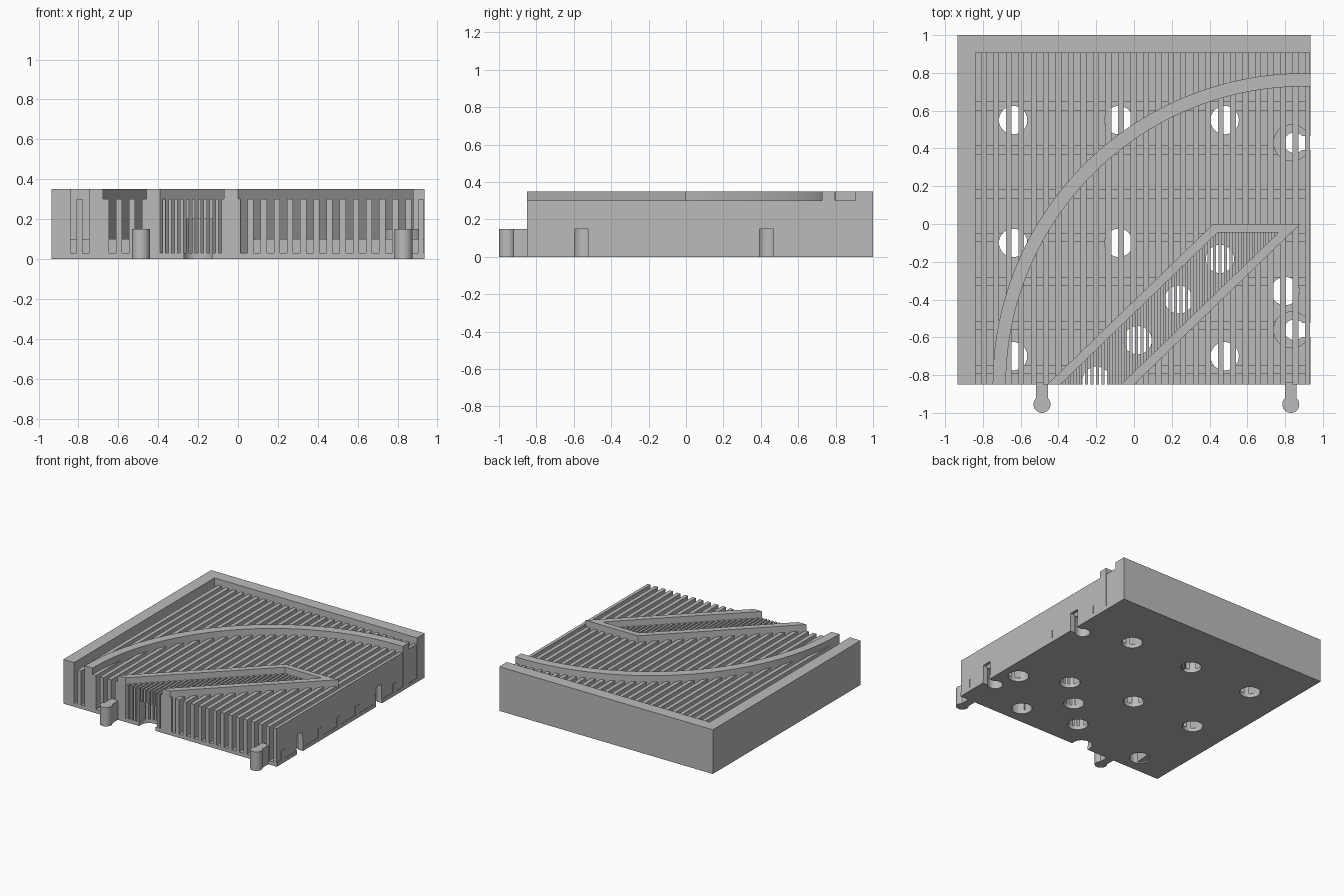
import bpy, bmesh, math

cube = bpy.data.objects.get("Cube")
if cube:
    bpy.data.objects.remove(cube)

grey = bpy.data.materials.new("plain grey")
grey.use_nodes = True
grey.diffuse_color = (0.5, 0.5, 0.5, 1)
grey.node_tree.nodes["Principled BSDF"].inputs["Base Color"].default_value = (0.5, 0.5, 0.5, 1)

LEFT, RIGHT, FRONT, BACK = -0.935, 0.935, -0.85, 1.0
INNER_LEFT, INNER_BACK = -0.84, 0.905
FLOOR, RIB, FIN, WALL = 0.03, 0.10, 0.30, 0.35


def prism(bm, pts, z0, z1):
    """Extrude a counter-clockwise outline from z0 to z1."""
    low = [bm.verts.new((x, y, z0)) for x, y in pts]
    high = [bm.verts.new((x, y, z1)) for x, y in pts]
    bm.faces.new(low[::-1])
    bm.faces.new(high)
    for i in range(len(pts)):
        j = (i + 1) % len(pts)
        bm.faces.new((low[i], low[j], high[j], high[i]))


def rect(x0, x1, y0, y1):
    return [(x0, y0), (x1, y0), (x1, y1), (x0, y1)]


def circle(cx, cy, r, n=40):
    return [(cx + r * math.cos(2 * math.pi * i / n), cy + r * math.sin(2 * math.pi * i / n))
            for i in range(n)]


def keyhole(cx, cy, r, half, length, angle, n=28):
    """Round head with a straight neck pointing along angle."""
    a = math.asin(half / r)
    pts = [(length, -half), (length, half)]
    for i in range(n + 1):
        t = a + (2 * math.pi - 2 * a) * i / n
        pts.append((r * math.cos(t), r * math.sin(t)))
    c, s = math.cos(angle), math.sin(angle)
    return [(cx + x * c - y * s, cy + x * s + y * c) for x, y in pts]


def make(name, solids, cutter=None):
    """Build an object from (outline, z0, z1) solids, optionally cut."""
    bm = bmesh.new()
    for pts, z0, z1 in solids:
        prism(bm, pts, z0, z1)
    mesh = bpy.data.meshes.new(name)
    bm.to_mesh(mesh)
    bm.free()
    mesh.materials.append(grey)
    ob = bpy.data.objects.new(name, mesh)
    bpy.context.collection.objects.link(ob)
    if cutter:
        mod = ob.modifiers.new("holes", "BOOLEAN")
        mod.operation, mod.solver, mod.object = "DIFFERENCE", "EXACT", cutter
        deps = bpy.context.evaluated_depsgraph_get()
        cut = bpy.data.meshes.new_from_object(ob.evaluated_get(deps))
        ob.modifiers.clear()
        ob.data = cut
    return ob


def smooth(ob):
    bpy.ops.object.select_all(action="DESELECT")
    ob.select_set(True)
    bpy.context.view_layer.objects.active = ob
    bpy.ops.object.shade_smooth_by_angle()


# Drain holes and side sockets
holes = [(x, y) for x in (-0.64, -0.08, 0.48) for y in (0.55, -0.1, -0.7)]
holes.remove((0.48, -0.1))
holes.remove((-0.08, -0.7))
holes += [(0.80, -0.355)]
holes += [(0.455 - 0.218 * i, -0.185 - 0.215 * i) for i in range(4)]
sockets = [(0.85, 0.43), (0.85, -0.56)]
cutter = make("hole_cutter",
              [(circle(x, y, 0.075), -0.05, 0.2) for x, y in holes] +
              [(keyhole(x, y, 0.055, 0.037, 0.15, 0), -0.05, 0.15) for x, y in sockets])
cutter.hide_render = True

# Base plate and the two raised border walls
make("floor_plate", [(rect(LEFT, RIGHT, FRONT, BACK), 0, FLOOR)], cutter)
make("border_wall", [([(LEFT, FRONT), (INNER_LEFT, FRONT), (INNER_LEFT, INNER_BACK),
                       (RIGHT, INNER_BACK), (RIGHT, BACK), (LEFT, BACK)], 0, WALL)])

# Slanted channel: centre lines of its walls
SLOPE, TOP = 0.966, -0.022
UP_X, LOW_X = -0.425, -0.035


def channel_y(x):
    hi = min(FRONT + (x - UP_X) * SLOPE, TOP)
    lo = max(FRONT + (x - LOW_X) * SLOPE, FRONT)
    return lo, hi


def channel_x(y):
    d = (y - FRONT) / SLOPE
    return UP_X + d, LOW_X + d


# Long fins, interrupted by the channel
fins = []
for k in range(27):
    x = -0.795 + 0.066 * k
    x0, x1 = x - 0.0155, min(x + 0.0155, 0.931)
    lo, hi = channel_y(x)
    spans = [(FRONT, INNER_BACK)]
    if lo < hi:
        spans = [(FRONT, lo), (hi, INNER_BACK)]
    fins += [(rect(x0, x1, a, b), FLOOR, FIN) for a, b in spans if b - a > 0.03]
make("long_fins", fins, cutter)

# Closely spaced fins inside the channel
fine = []
for k in range(42):
    x = -0.40 + 0.0295 * k
    lo, hi = channel_y(x)
    if hi - lo > 0.03:
        fine.append((rect(x - 0.008, x + 0.008, lo, hi), FLOOR, FIN))
make("channel_fins", fine, cutter)

# Low cross ribs
ribs = []
for k in range(7):
    y = 0.625 - 0.2325 * k
    spans = [(INNER_LEFT, RIGHT)]
    if y < 0:
        a, b = channel_x(y)
        spans = [(INNER_LEFT, a), (b, RIGHT)]
    ribs += [(rect(a, b, y - 0.024, y + 0.024), FLOOR, RIB) for a, b in spans if b - a > 0.01]
make("cross_ribs", ribs, cutter)

# Curved wall sweeping from the front to the right side
CX, CY, R_OUT, R_IN, N = 0.9, -0.85, 1.648, 1.578, 64
end_out = math.acos((RIGHT - CX) / R_OUT)
end_in = math.acos((RIGHT - CX) / R_IN)


def arc(r, end):
    return [(CX + r * math.cos(t), CY + r * math.sin(t))
            for t in (end + (math.pi - end) * i / N for i in range(N + 1))]


smooth(make("curved_wall", [(arc(R_OUT, end_out) + arc(R_IN, end_in)[::-1], 0.01, WALL)]))

# Channel wall with open front
make("channel_wall", [([(-0.46, FRONT), (-0.39, FRONT), (0.443, -0.045), (0.765, -0.045),
                        (-0.07, FRONT), (0.0, FRONT), (0.88, 0), (0.42, 0)], 0.01, WALL)])

# Round collars around the side sockets
smooth(make("socket_collars", [(circle(x - 0.015, y, 0.098), 0.01, 0.15) for x, y in sockets], cutter))

# Connector pegs at the front
smooth(make("front_pegs", [(keyhole(x, -0.955, 0.045, 0.031, 0.115, math.pi / 2), 0, 0.15)
                           for x in (-0.487, 0.83)]))

bpy.data.objects.remove(cutter)
